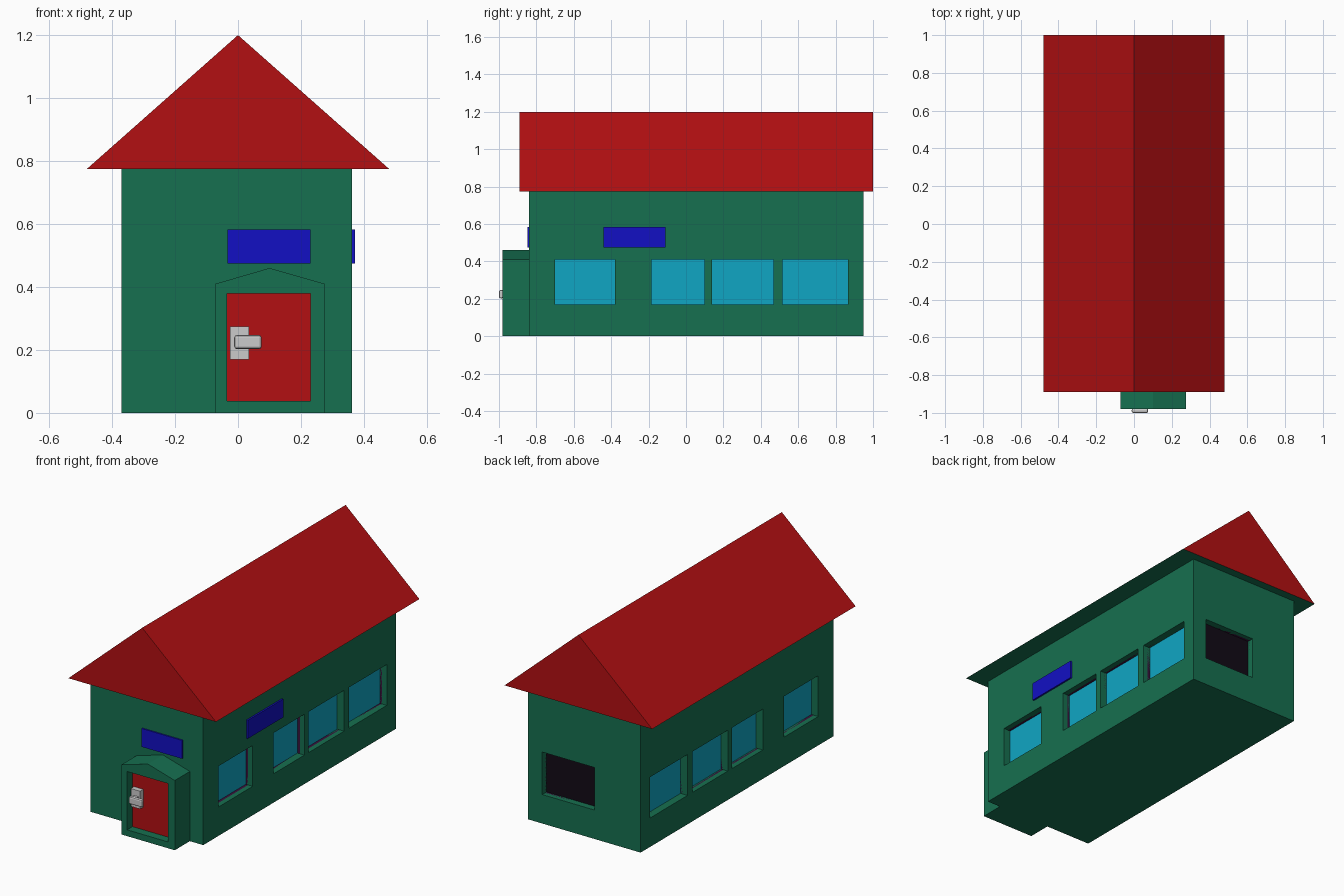
import bpy, bmesh
from mathutils import Vector

if "Cube" in bpy.data.objects:
    bpy.data.objects.remove(bpy.data.objects["Cube"])

COL = {"green": (0.008, 0.16, 0.08, 1), "red": (0.45, 0.005, 0.006, 1),
       "cyan": (0.005, 0.38, 0.55, 1), "blue": (0.006, 0.005, 0.55, 1),
       "purple": (0.04, 0.006, 0.045, 1), "dark": (0.006, 0.003, 0.008, 1)}
MAT = {}
for n, c in COL.items():
    MAT[n] = bpy.data.materials.new(n)
    MAT[n].diffuse_color = c


def finish(name, bm, *mats):
    me = bpy.data.meshes.new(name)
    bm.to_mesh(me)
    bm.free()
    for m in mats:
        me.materials.append(MAT[m])
    ob = bpy.data.objects.new(name, me)
    bpy.context.collection.objects.link(ob)
    return ob


def box(name, lo, hi, *mats, bevel=0):
    lo, hi = Vector(lo), Vector(hi)
    bm = bmesh.new()
    bmesh.ops.create_cube(bm, size=1)
    for v in bm.verts:
        v.co = (lo + hi) / 2 + v.co * (hi - lo)
    if bevel:
        bmesh.ops.bevel(bm, geom=bm.edges[:], offset=bevel, segments=2,
                        profile=0.5, affect='EDGES')
    return finish(name, bm, *mats)


def prism(name, profile, y0, y1, *mats):
    # xz profile swept along y
    bm = bmesh.new()
    f = bm.faces.new([bm.verts.new((x, y0, z)) for x, z in profile])
    r = bmesh.ops.extrude_face_region(bm, geom=[f], use_keep_orig=True)
    bmesh.ops.translate(bm, vec=(0, y1 - y0, 0),
                        verts=[g for g in r["geom"] if isinstance(g, bmesh.types.BMVert)])
    bmesh.ops.recalc_face_normals(bm, faces=bm.faces)
    return finish(name, bm, *mats)


def cut(target, lo, hi):
    cutter = box("cutter", lo, hi, "green")
    cutter.hide_render = True
    mod = target.modifiers.new("cut", 'BOOLEAN')
    mod.operation, mod.object, mod.solver = 'DIFFERENCE', cutter, 'EXACT'
    bpy.context.view_layer.objects.active = target
    bpy.ops.object.modifier_apply(modifier=mod.name)
    bpy.data.objects.remove(cutter)


def window(name, corners, inward, glass):
    # purple frame ring with a sunken pane
    bm = bmesh.new()
    f = bm.faces.new([bm.verts.new(c) for c in corners])
    f.normal_update()
    if f.normal.dot(Vector(inward)) > 0:
        f.normal_flip()
    bmesh.ops.inset_region(bm, faces=[f], thickness=0.026)
    r = bmesh.ops.extrude_face_region(bm, geom=[f])
    pane = [g for g in r["geom"] if isinstance(g, bmesh.types.BMFace)][0]
    pane.material_index = 1
    bmesh.ops.translate(bm, vec=Vector(inward) * 0.015, verts=pane.verts[:])
    if f.is_valid:
        bmesh.ops.delete(bm, geom=[f], context='FACES_ONLY')
    finish(name, bm, "purple", glass)


XL, XR, YF, YB, TOP = -0.37, 0.362, -0.84, 0.95, 0.775
walls = box("walls", (XL, YF, 0), (XR, YB, TOP), "green")

# Side windows, recessed in both long walls
z0, z1 = 0.17, 0.41
spans = [(-0.70, -0.38), (-0.185, 0.10), (0.14, 0.468), (0.515, 0.865)]
for side, x, s in (("right", XR, -1), ("left", XL, 1)):
    for i, (a, b) in enumerate(spans):
        xs = sorted((x - s * 0.05, x + s * 0.05))
        cut(walls, (xs[0], a, z0), (xs[1], b, z1))
        xf = x + s * 0.03
        window(f"{side}_window_{i + 1}",
               [(xf, a, z0), (xf, b, z0), (xf, b, z1), (xf, a, z1)], (s, 0, 0), "cyan")

# Back window
cut(walls, (-0.07, YB - 0.05, z0), (0.27, YB + 0.05, 0.42))
yf = YB - 0.025
window("back_window", [(-0.07, yf, z0), (0.27, yf, z0), (0.27, yf, 0.42), (-0.07, yf, 0.42)],
       (0, -1, 0), "dark")

# Gable roof with green underside
roof = prism("roof", [(-0.48, TOP), (0.48, TOP), (0, 1.2)], -0.89, 1.0, "red", "green")
for p in roof.data.polygons:
    if p.normal.z < -0.9:
        p.material_index = 1

# Porch with sunken door
porch = prism("porch", [(-0.072, 0), (0.275, 0), (0.275, 0.41), (0.10, 0.46), (-0.072, 0.41)],
              -0.98, YF, "green")
cut(porch, (-0.035, -1.1, 0.037), (0.23, -0.925, 0.38))
box("door", (-0.035, -0.93, 0.037), (0.23, -0.92, 0.38), "red")

# Door handle
box("handle_plate", (-0.025, -0.96, 0.17), (0.035, -0.93, 0.275))
box("handle_stem", (-0.005, -0.99, 0.21), (0.025, -0.955, 0.24))
box("handle_lever", (-0.012, -1.0, 0.203), (0.075, -0.977, 0.247), bevel=0.008)

# Blue upper panels
box("front_panel", (-0.033, YF - 0.008, 0.475), (0.23, YF + 0.01, 0.583), "blue")
box("right_panel", (XR - 0.01, -0.44, 0.475), (XR + 0.01, -0.11, 0.583), "blue")

for m in bpy.data.materials:
    if m.users and not m.is_grease_pencil:
        m.use_nodes = True
        m.node_tree.nodes["Principled BSDF"].inputs["Base Color"].default_value = m.diffuse_color
